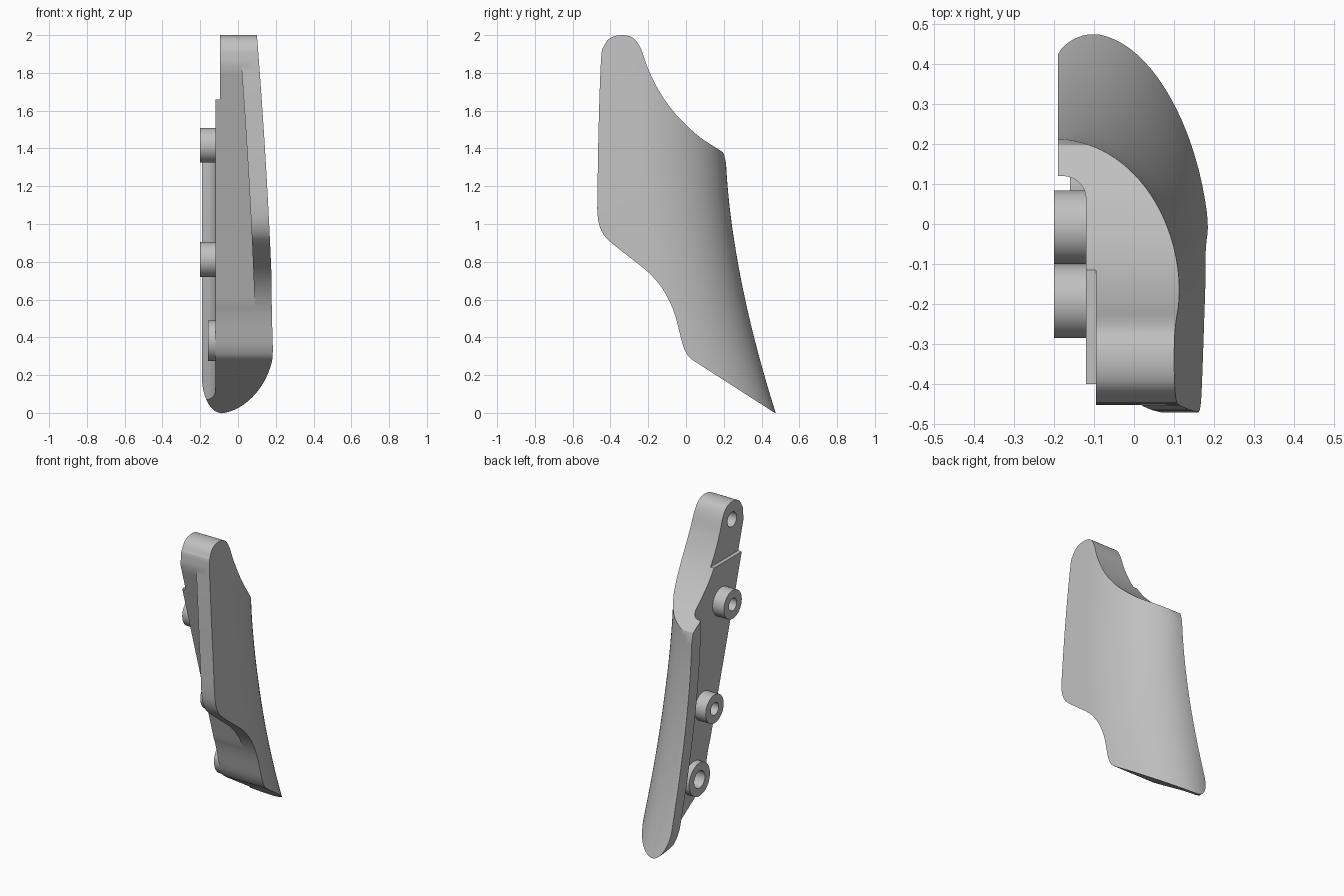
import bpy, bmesh, math
from mathutils import Vector

cube = bpy.data.objects.get("Cube")
if cube:
    bpy.data.objects.remove(cube, do_unlink=True)

grey = bpy.data.materials.new("plain_grey")
grey.use_nodes = True
GREY = (0.53, 0.53, 0.53, 1)
grey.diffuse_color = GREY
grey.node_tree.nodes["Principled BSDF"].inputs["Base Color"].default_value = GREY


def loft(name, rings):
    """Closed solid through rings that share one point count."""
    bm = bmesh.new()
    loops = [[bm.verts.new(p) for p in ring] for ring in rings]
    n = len(loops[0])
    for a, b in zip(loops, loops[1:]):
        for i in range(n):
            j = (i + 1) % n
            bm.faces.new((a[i], a[j], b[j], b[i]))
    bm.faces.new(loops[0][::-1])
    bm.faces.new(loops[-1])
    bmesh.ops.recalc_face_normals(bm, faces=bm.faces)
    mesh = bpy.data.meshes.new(name)
    bm.to_mesh(mesh)
    bm.free()
    mesh.materials.append(grey)
    obj = bpy.data.objects.new(name, mesh)
    bpy.context.collection.objects.link(obj)
    return obj


def boolean(obj, cutter, operation, keep=False):
    mod = obj.modifiers.new("cut", 'BOOLEAN')
    mod.operation, mod.solver, mod.object = operation, 'EXACT', cutter
    bpy.ops.object.select_all(action='DESELECT')
    bpy.context.view_layer.objects.active = obj
    obj.select_set(True)
    bpy.ops.object.modifier_apply(modifier=mod.name)
    if not keep:
        bpy.data.objects.remove(cutter, do_unlink=True)


def box(name, lo, hi):
    return loft(name, [[(lo[0], lo[1], z), (hi[0], lo[1], z), (hi[0], hi[1], z), (lo[0], hi[1], z)]
                       for z in (lo[2], hi[2])])


def rod(name, x0, x1, y, z, r):
    """Round rod along x."""
    turn = [math.tau * i / 48 for i in range(48)]
    return loft(name, [[(x, y + r * math.cos(t), z + r * math.sin(t)) for t in turn] for x in (x0, x1)])


def smooth_path(points, steps=5):
    """Catmull-Rom curve through the points."""
    pts = [Vector(p) for p in points]
    pts = [2 * pts[0] - pts[1]] + pts + [2 * pts[-1] - pts[-2]]
    out = []
    for a, b, c, d in zip(pts, pts[1:], pts[2:], pts[3:]):
        for k in range(steps):
            t = k / steps
            out.append(0.5 * (2 * b + (c - a) * t + (2 * a - 5 * b + 4 * c - d) * t**2
                              + (3 * b - a - 3 * c + d) * t**3))
    return out + [pts[-2]]


# Curved outer surface: how far back and how far out it lies at each height
def back_y(z):
    return 0.21 + 0.265 * max(0, (1.4 - z) / 1.4) ** 1.68


def side_x(z):
    return 0.195 - 0.03 * max(0, z) ** 1.66


FLANGE, PLATE, REACH = -0.19, -0.12, 0.47


def section(z):
    yb, xm = back_y(z), side_x(z)
    xc = FLANGE + 0.07 * max(0, 1 - max(z, 0) / 0.8) ** 2
    a = xm - xc
    start = math.acos((FLANGE - xc) / a)
    ring = []
    for i in range(29):
        t = start * (1 - i / 28)
        ring.append((xc + a * math.cos(t), yb - REACH + REACH * math.sin(t), z))
    ring += [(xm, -0.7, z), (PLATE, -0.7, z)]
    # Inner fillet between plate and rear flange
    for i in range(9):
        t = math.pi / 2 * i / 8
        ring.append((PLATE - 0.06 * (1 - math.cos(t)), yb - 0.145 + 0.055 * math.sin(t), z))
    return ring + [(FLANGE, yb - 0.09, z)]


body = loft("curved_body", [section(-0.1 + 2.2 * i / 44) for i in range(45)])

# Side outline, trimmed through the whole width
top_edge = smooth_path([(-0.47, 1.08), (-0.463, 1.5), (-0.45, 1.87), (-0.435, 1.94), (-0.4, 1.985),
                        (-0.34, 2.0), (-0.28, 1.985), (-0.24, 1.93), (-0.2, 1.82), (-0.14, 1.7),
                        (-0.07, 1.6), (0.0, 1.525), (0.08, 1.455), (0.18, 1.39), (0.2, 1.37),
                        (0.216, 1.3)])
front_edge = smooth_path([(0.05, 0.27), (0.02, 0.292), (0.0, 0.32), (-0.02, 0.37), (-0.05, 0.49),
                          (-0.08, 0.575), (-0.13, 0.665), (-0.2, 0.745), (-0.3, 0.825), (-0.4, 0.905),
                          (-0.44, 0.95), (-0.463, 1.01), (-0.47, 1.08)])
outline = top_edge + [Vector((0.7, 1.2)), Vector((0.7, -0.148))] + front_edge[:-1]
boolean(body, loft("outline_cutter", [[(x, p.x, p.y) for p in outline] for x in (-0.5, 0.5)]), 'INTERSECT')

# Open pocket behind the front fin
pocket = []
for i in range(15):
    z = 0.5 + 1.5 * i / 14
    line, fin = -0.452 + 0.295 * (1.84 - z), side_x(z) - 0.095
    pocket.append([(-0.4, -0.8, z), (fin, -0.8, z), (fin, line, z), (-0.4, line, z)])
boolean(body, loft("pocket_cutter", pocket), 'DIFFERENCE')

# Recessed top pad
boolean(body, box("pad_cutter", (-0.4, -0.8, 1.66), (-0.095, 0.8, 2.3)), 'DIFFERENCE')

# Rounded lower corner of the rear flange
corner = [(-0.4, 0.2), (-0.4, -0.2), (-0.09, -0.2)]
for i in range(17):
    t = math.pi / 2 * i / 16
    corner.append((-0.09 - 0.102 * math.sin(t), 0.2 - 0.2 * math.cos(t)))
boolean(body, loft("corner_cutter", [[(x, y, z) for x, z in corner] for y in (0.15, 0.8)]), 'DIFFERENCE')

# Mounting bosses with blind holes, and the hole in the top pad
parts = [body]
for name, x, y, z, r, hole in (("upper_boss", -0.2, -0.193, 1.417, 0.092, 0.04),
                               ("middle_boss", -0.2, -0.008, 0.812, 0.092, 0.04),
                               ("lower_boss", -0.16, 0.09, 0.382, 0.107, 0.055)):
    boss = rod(name, x, PLATE + 0.005, y, z, r)
    drill = rod("drill", x - 0.1, x + 0.13, y, z, hole)
    boolean(boss, drill, 'DIFFERENCE', keep=True)
    boolean(body, drill, 'DIFFERENCE')
    parts.append(boss)
boolean(body, rod("drill", -0.3, 0.0, -0.335, 1.885, 0.047), 'DIFFERENCE')

bpy.ops.object.select_all(action='DESELECT')
for part in parts:
    part.select_set(True)
bpy.context.view_layer.objects.active = body
bpy.ops.object.shade_smooth_by_angle(angle=math.radians(30))
